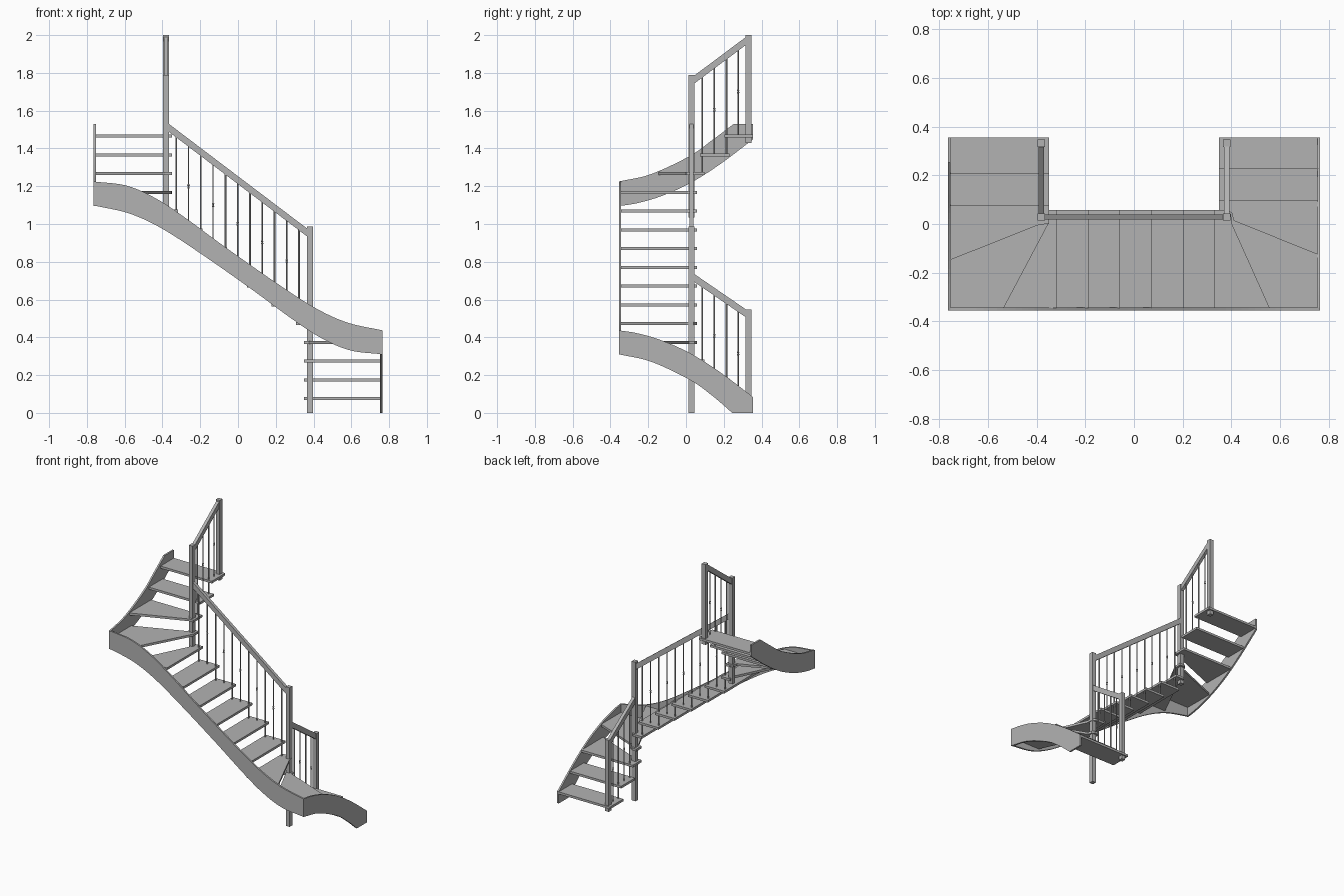
import bpy, bmesh
from mathutils import Vector

if "Cube" in bpy.data.objects:
    bpy.data.objects.remove(bpy.data.objects["Cube"])

grey = bpy.data.materials.new("warm_grey")
grey.diffuse_color = (0.45, 0.45, 0.45, 1)
grey.use_nodes = True
grey.node_tree.nodes["Principled BSDF"].inputs["Base Color"].default_value = grey.diffuse_color

STEP, Z0, TH = 0.0993, 0.075, 0.016   # rise, first tread height, tread thickness
NX, NY1, NY2 = 0.381, 0.029, 0.331    # newel positions


def finish(bm, name):
    bmesh.ops.recalc_face_normals(bm, faces=bm.faces)
    me = bpy.data.meshes.new(name)
    bm.to_mesh(me)
    bm.free()
    me.materials.append(grey)
    ob = bpy.data.objects.new(name, me)
    bpy.context.collection.objects.link(ob)
    return ob


def prism(name, pts, axis, a, b):
    """Extrude a 2D outline along an axis from a to b."""
    place = {'x': lambda p, d: (d, p[0], p[1]),
             'y': lambda p, d: (p[0], d, p[1]),
             'z': lambda p, d: (p[0], p[1], d)}[axis]
    bm = bmesh.new()
    lo = [bm.verts.new(place(p, a)) for p in pts]
    hi = [bm.verts.new(place(p, b)) for p in pts]
    bm.faces.new(lo)
    bm.faces.new(hi)
    n = len(pts)
    for i in range(n):
        j = (i + 1) % n
        bm.faces.new((lo[i], lo[j], hi[j], hi[i]))
    return finish(bm, name)


def strip(name, top, bottom, axis, a, b):
    """Curved board between a smooth top edge and a smooth bottom edge."""
    return prism(name, smooth(top) + smooth(bottom)[::-1], axis, a, b)


def smooth(pts, n=6):
    p = [Vector(q) for q in pts]
    p = [2 * p[0] - p[1]] + p + [2 * p[-1] - p[-2]]
    out = []
    for i in range(1, len(p) - 2):
        for k in range(n):
            t = k / n
            m0, m1 = (p[i + 1] - p[i - 1]) / 2, (p[i + 2] - p[i]) / 2
            out.append(tuple((2*t**3 - 3*t*t + 1) * p[i] + (t**3 - 2*t*t + t) * m0
                             + (3*t*t - 2*t**3) * p[i + 1] + (t**3 - t*t) * m1))
    return out + [tuple(pts[-1])]


def rect(x0, x1, y0, y1):
    return [(x0, y0), (x1, y0), (x1, y1), (x0, y1)]


# Treads: straight lower flight, winders, middle flight, winders, upper flight
I, O, B, F = 0.349, 0.755, 0.058, -0.345
treads = [rect(I, O, 0.205, 0.355), rect(I, O, 0.073, 0.229),
          [(I, 0.098), (O, 0.098), (O, -0.145), (0.41, -0.005), (I, 0.0)],
          [(I, B), (0.385, B), (0.403, 0.045), (0.411, 0.015), (O, -0.124), (O, F),
           (0.535, F), (0.375, 0.0), (I, 0.0)],
          [(0.308, B), (0.375, B), (0.398, 0.04), (0.402, 0.0), (0.557, F), (0.308, F)]]
for k in range(5):
    nose = 0.333 - 0.13 * k
    treads.append(rect(nose - 0.155, nose, F, B))
treads += [[(-0.317, B), (-0.317, F), (-0.557, F), (-0.385, 0.0), (-0.385, B)],
           [(-I, B), (-0.352, 0.0), (-0.535, F), (-O, F), (-O, -0.124),
            (-0.411, 0.015), (-0.403, 0.045), (-0.385, B)],
           [(-I, 0.0), (-0.387, -0.002), (-O, -0.148), (-O, 0.098), (-I, 0.098)],
           rect(-O, -I, 0.074, 0.229), rect(-O, -I, 0.205, 0.355)]


def tz(i):
    return Z0 + STEP * i


for i, outline in enumerate(treads):
    prism(f"tread_{i + 1}", outline, 'z', tz(i) - TH / 2, tz(i) + TH / 2)

# Outer stringers: front one is point symmetric about its middle
top = [(-0.764, 1.225), (-0.59, 1.203), (-0.434, 1.14), (-0.275, 1.03), (-0.064, 0.91),
       (0.2, 0.71), (0.41, 0.555), (0.58, 0.478), (0.764, 0.437)]
top[2:4] = [(-0.434, 1.135), (-0.275, 1.03)]
top[4] = (-0.064, 0.875)
top[5] = (0.2, 0.69)
bottom = [(-x, 1.535 - z) for x, z in top][::-1]
strip("front_stringer", top, bottom, 'y', -0.355, -0.343)

up_top = [(-0.355, 1.225), (-0.185, 1.264), (0.02, 1.36), (0.14, 1.445), (0.253, 1.53)]
up_bot = [(-0.355, 1.095), (-0.26, 1.11), (-0.135, 1.146), (0.02, 1.215), (0.18, 1.316),
          (0.355, 1.448)]
prism("upper_stringer", smooth(up_top) + [(0.355, 1.53)] + smooth(up_bot)[::-1],
      'x', -0.764, -0.752)
low_top = [(y, 1.532 - z) for y, z in up_bot]
low_bot = [(y, 1.535 - z) for y, z in up_top]
low_bot[-1] = (0.245, 0.0)
prism("lower_stringer", smooth(low_top) + [(0.355, 0.0)] + smooth(low_bot)[::-1],
      'x', 0.752, 0.764)

# Newel posts
for name, x, y, z0, z1 in (("lower_end_newel", NX, NY2, 0.04, 0.548),
                           ("lower_corner_newel", NX, NY1, 0.0, 0.988),
                           ("upper_corner_newel", -NX, NY1, 1.035, 1.79),
                           ("upper_end_newel", -NX, NY2, 1.43, 2.0)):
    prism(name, rect(x - 0.015, x + 0.015, y - 0.015, y + 0.015), 'z', z0, z1)


# Handrails
def rail(name, p, q, axis, c, h=0.042):
    prism(name, [p, q, (q[0], q[1] - h), (p[0], p[1] - h)], axis, c - 0.011, c + 0.011)
    return lambda u: p[1] + (q[1] - p[1]) * (u - p[0]) / (q[0] - p[0]) - h / 2


mid = rail("middle_handrail", (-0.37, 1.533), (0.37, 0.973), 'y', NY1)
low = rail("lower_handrail", (0.04, 0.738), (0.32, 0.546), 'x', NX)
upp = rail("upper_handrail", (0.04, 1.783), (0.32, 1.992), 'x', -NX)


# Spindles: plain ones, and thin ones with a small knob
def spindle(name, x, y, z0, z1, knob):
    r, m = (0.0035, (z0 + z1) / 2) if knob else (0.005, 0)
    prof = [(r, z0), (r, z1)]
    if knob:
        prof[1:1] = [(r, m - 0.012), (0.007, m - 0.006), (r, m), (0.007, m + 0.006),
                     (r, m + 0.012)]
    bm = bmesh.new()
    rings = []
    for rad, z in prof:
        c = bmesh.ops.create_circle(bm, segments=8, radius=rad)["verts"]
        bmesh.ops.translate(bm, verts=c, vec=(x, y, z))
        rings.append(c)
    for a, b in zip(rings, rings[1:]):
        for i in range(8):
            j = (i + 1) % 8
            bm.faces.new((a[i], a[j], b[j], b[i]))
    bm.faces.new(rings[0])
    bm.faces.new(rings[-1])
    finish(bm, name)


for k in range(6):
    x = 0.323 - 0.13 * k
    spindle(f"middle_spindle_{k + 1}", x, NY1, tz(4 + k), mid(x), False)
    if k < 5:
        x -= 0.065
        spindle(f"middle_knob_spindle_{k + 1}", x, NY1, tz(5 + k), mid(x), True)
for y, lo, up, knob in ((0.086, 1, 12, False), (0.15, 1, 13, True),
                        (0.214, 0, 13, False), (0.276, 0, 14, True)):
    spindle("lower_spindle", NX, y, tz(lo), low(y), knob)
    spindle("upper_spindle", -NX, y, tz(up), upp(y), knob)
